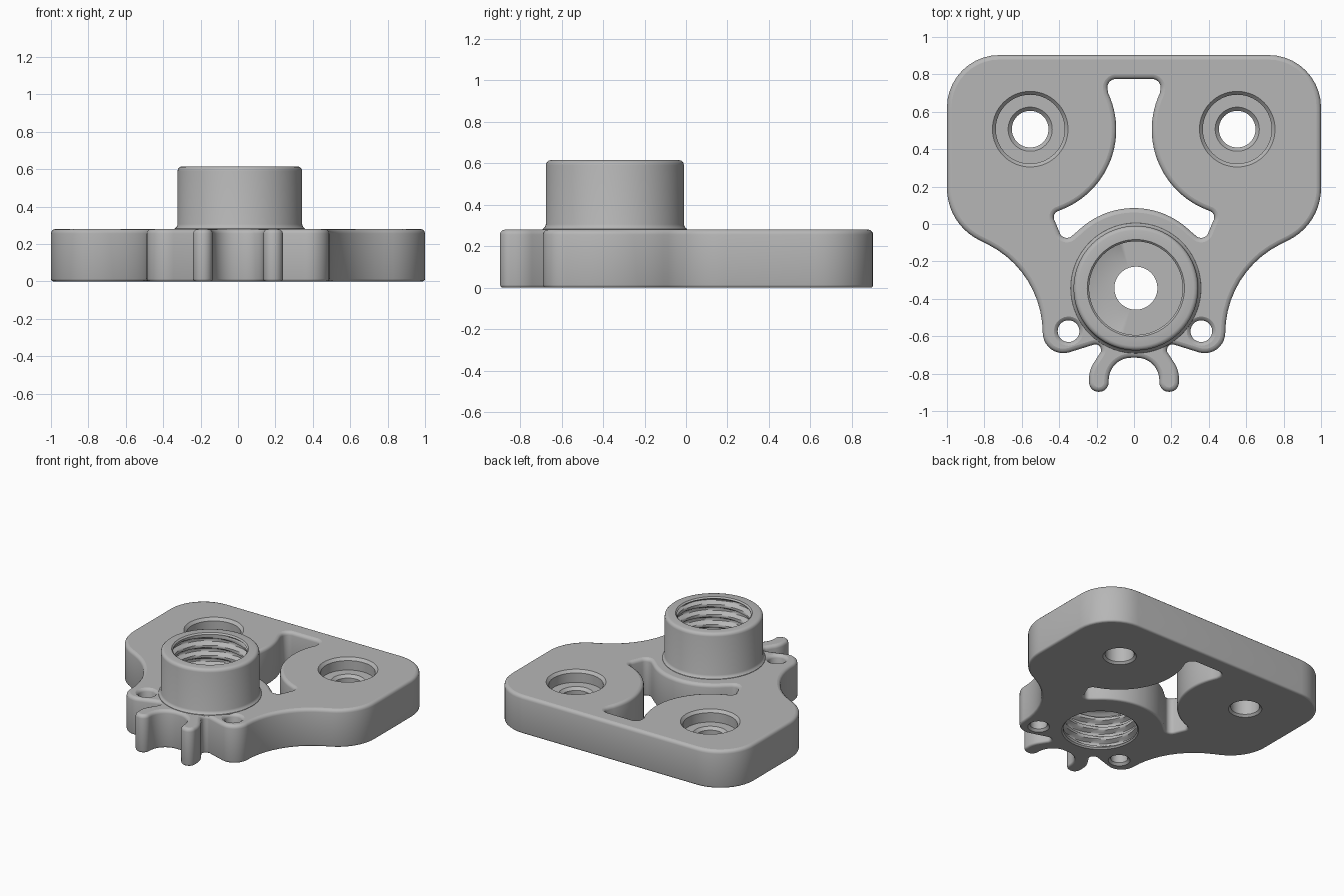
import bpy, bmesh, math
from mathutils import Vector, Matrix

cube = bpy.data.objects.get("Cube")
if cube:
    bpy.data.objects.remove(cube, do_unlink=True)

H = 0.28                 # plate thickness
TOP = 0.615              # collar height
CENTRE = Vector((0.01, -0.343))

grey = bpy.data.materials.new("plain_grey")
grey.use_nodes = True
colour = (0.47, 0.47, 0.47, 1)
grey.diffuse_color = colour
grey.node_tree.nodes["Principled BSDF"].inputs["Base Color"].default_value = colour


def arc(cx, cy, r, a0, a1, n):
    """Plain points along an arc, as corners without rounding."""
    angles = [math.radians(a0 + (a1 - a0) * i / n) for i in range(n + 1)]
    return [(cx + r * math.cos(a), cy + r * math.sin(a), 0) for a in angles]


def circle(cx, cy, r, n=64):
    return [Vector(p[:2]) for p in arc(cx, cy, r, 0, 360, n)[:-1]]


def mirrored(half):
    return half + [(-x, y, r) for x, y, r in reversed(half)]


def rounded(corners, n=10):
    """Turn (x, y, radius) corners into a smooth closed loop."""
    loop = []
    for i, (x, y, r) in enumerate(corners):
        p = Vector((x, y))
        if r == 0:
            loop.append(p)
            continue
        a = (Vector(corners[i - 1][:2]) - p).normalized()
        b = (Vector(corners[(i + 1) % len(corners)][:2]) - p).normalized()
        half = a.angle(b) / 2
        mid = p + (a + b).normalized() * r / math.sin(half)
        spoke = p + a * r / math.tan(half) - mid
        sweep = math.copysign(math.pi - 2 * half, b.x * a.y - b.y * a.x)
        for k in range(n + 1):
            loop.append(mid + Matrix.Rotation(sweep * k / n, 2) @ spoke)
    return loop


def oriented(loop, ccw):
    area = sum(loop[i - 1].cross(loop[i]) for i in range(len(loop)))
    return loop if (area > 0) == ccw else loop[::-1]


def inset(loop, d):
    """Move a loop to its left, which is into the material."""
    out = []
    for i, p in enumerate(loop):
        e1 = (p - loop[i - 1]).normalized()
        e2 = (loop[(i + 1) % len(loop)] - p).normalized()
        n1, n2 = Vector((-e1.y, e1.x)), Vector((-e2.y, e2.x))
        m = (n1 + n2).normalized()
        out.append(p + m * (d / max(m.dot(n2), 0.3)))
    return out


def bridge(bm, rings, closed=False):
    for k in range(0 if closed else 1, len(rings)):
        a, b = rings[k - 1], rings[k]
        for i in range(len(a)):
            bm.faces.new((a[i - 1], a[i], b[i], b[i - 1]))


def finish(bm, name, flat_edges=()):
    bmesh.ops.recalc_face_normals(bm, faces=bm.faces[:])
    for f in bm.faces:
        f.smooth = True
    for e in bm.edges:
        e.smooth = e.calc_face_angle(0) < math.radians(38)
    for e in flat_edges:
        e.smooth = False
    mesh = bpy.data.meshes.new(name)
    bm.to_mesh(mesh)
    bm.free()
    mesh.materials.append(grey)
    ob = bpy.data.objects.new(name, mesh)
    bpy.context.collection.objects.link(ob)
    return ob


# Edge profiles: (inset, height) from bottom to top
def eased(low, high):
    steps = [math.radians(a) for a in (0, 30, 60, 90)]
    under = [(low * (1 - math.sin(a)), low * (1 - math.cos(a))) for a in steps]
    over = [(high * (1 - math.cos(a)), H - high * (1 - math.sin(a))) for a in steps]
    return under + over


# Plate outline, right half from the back corner to the front fork
outline = rounded(mirrored([
    (1, 0.903, 0.28), (1, 0, 0.31), (0.49, -0.255, 0.53),
    (0.487, -0.73, 0.11), (0.135, -0.62, 0.03), (0.24, -0.78, 0.15),
    (0.24, -0.897, 0.05), (0.138, -0.897, 0.05), (0.13, -0.715, 0.12)]))

# Branching window between the two screw pads and the collar
window = rounded(mirrored(
    [(0.15, 0.775, 0.045)]
    + arc(0.555, 0.505, 0.46, 155, 246, 24)
    + [(0.44, 0.055, 0.035), (0.375, -0.1, 0.04)]
    + arc(0, -0.345, 0.43, 46, 87, 12)))

counterbore = [(0.015, 0), (0, 0.015), (0, 0.17), (0.02, 0.19),
               (0.086, 0.19), (0.086, H - 0.02), (0.104, H)]
pin_hole = [(0.016, 0), (0, 0.016), (0, H - 0.02), (0.006, H - 0.008), (0.02, H)]

contours = [(outline, True, eased(0.014, 0.024)),
            (window, False, eased(0.014, 0.024)),
            (circle(CENTRE.x, CENTRE.y, 0.3, 72), False, [(0, 0), (0, H)])]
for x in (-0.555, 0.552):
    contours.append((circle(x, 0.507, 0.098), False, counterbore))
for x in (-0.35, 0.36):
    contours.append((circle(x, -0.573, 0.058, 40), False, pin_hole))

# Mounting plate
bm = bmesh.new()
ends = ([], [])
for loop, ccw, profile in contours:
    loop = oriented(loop, ccw)
    rings = [[bm.verts.new((p.x, p.y, z)) for p in inset(loop, d)] for d, z in profile]
    bridge(bm, rings)
    for store, ring in zip(ends, (rings[0], rings[-1])):
        store += [bm.edges.get((ring[i - 1], ring[i])) for i in range(len(ring))]
for store, nz in zip(ends, (-1, 1)):
    bmesh.ops.triangle_fill(bm, edges=store, use_beauty=True, normal=(0, 0, nz))
finish(bm, "mounting_plate", ends[0] + ends[1])

# Collar with a threaded socket above and below a drilled web
CREST, DEPTH, PITCH = 0.25, 0.032, 0.075


def thread_rows(z0, z1):
    n = round(abs(z1 - z0) / PITCH * 10)
    for k in range(n + 1):
        z = z0 + (z1 - z0) * k / n
        yield z, min(1, min(k, n - k) * abs(z1 - z0) / n / 0.02)


def thread_radius(z, fade, angle):
    ramp = abs(2 * ((z / PITCH - angle / math.tau) % 1) - 1)
    return CREST + DEPTH * fade * min(1, max(0, ramp * 2.6 - 0.8))


rows = [(lambda a, r=r: r, z) for r, z in [
    (0.3, 0), (0.3, 0.2), (0.35, 0.27), (0.348, 0.283), (0.338, 0.292),
    (0.333, 0.305), (0.333, TOP - 0.024), (0.33, TOP - 0.012),
    (0.321, TOP - 0.003), (0.309, TOP), (0.26, TOP)]]
web = [(lambda a: 0.115, 0.33), (lambda a: 0.115, 0.29)]
for span, tail in (((TOP - 0.01, 0.33), web), ((0.29, 0.01), [])):
    for z, fade in thread_rows(*span):
        rows.append((lambda a, z=z, f=fade: thread_radius(z, f, a), z))
    rows += tail
rows.append((lambda a: 0.26, 0))

bm = bmesh.new()
SEGMENTS = 72
turns = [math.tau * i / SEGMENTS for i in range(SEGMENTS)]
rings = [[bm.verts.new((CENTRE.x + radius(a) * math.cos(a),
                        CENTRE.y + radius(a) * math.sin(a), z)) for a in turns]
         for radius, z in rows]
bridge(bm, rings, closed=True)
finish(bm, "threaded_collar")
